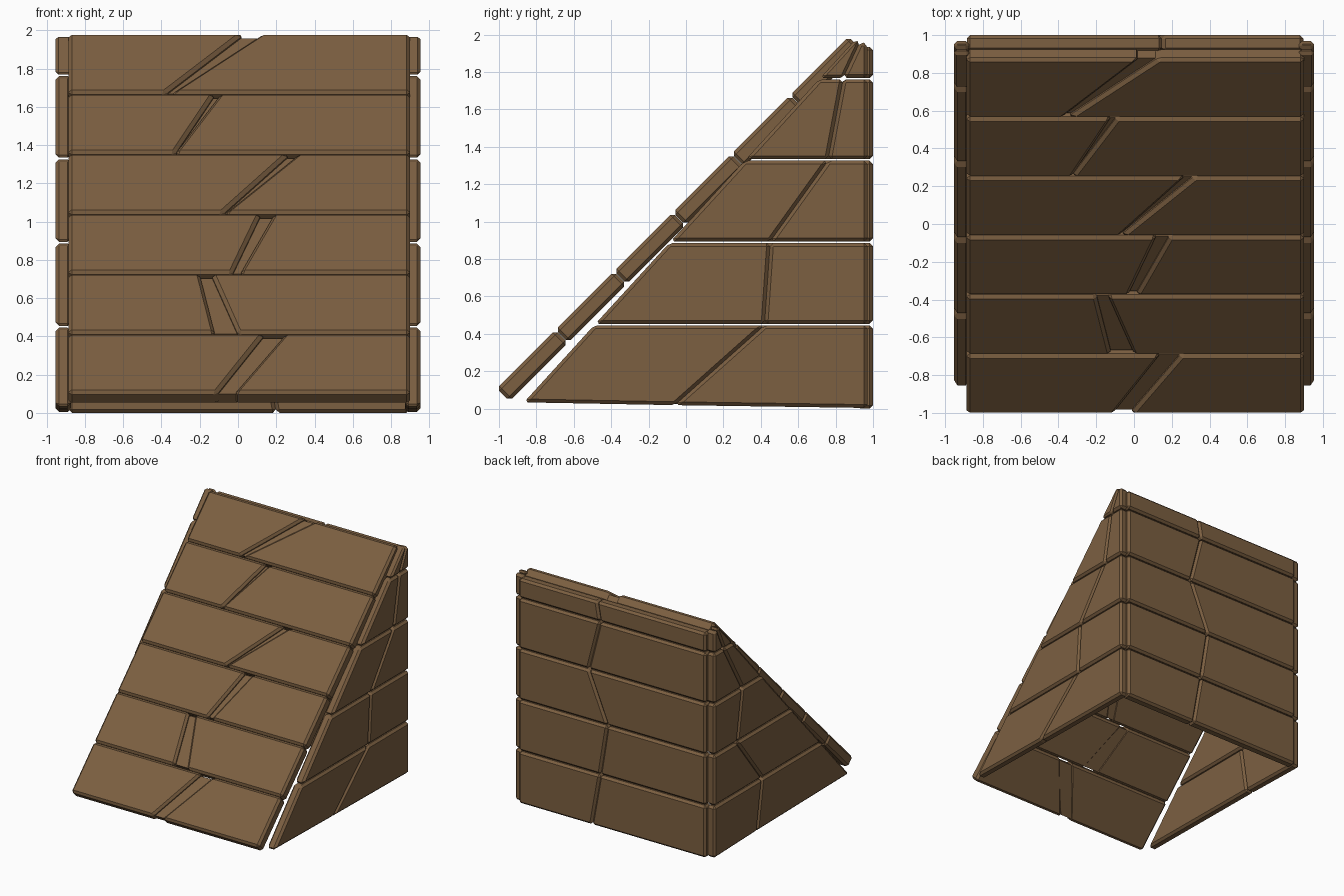
import bpy, bmesh
from mathutils import Vector as V

if "Cube" in bpy.data.objects:
    bpy.data.objects.remove(bpy.data.objects["Cube"])

wood = bpy.data.materials.new("brown wood")
wood.diffuse_color = (0.20, 0.115, 0.053, 1)
wood.use_nodes = True
wood.node_tree.nodes["Principled BSDF"].inputs["Base Color"].default_value = wood.diffuse_color


def plank(name, pts, origin, u, v, depth, top=0.0, bevel=0.018):
    """Prism from a 2D outline in the (u, v) plane, sunk from -top to -depth along the normal."""
    o, u, v = V(origin), V(u).normalized(), V(v).normalized()
    n = u.cross(v)
    bm = bmesh.new()
    hi = [bm.verts.new(o + u * a + v * b - n * top) for a, b in pts]
    lo = [bm.verts.new(o + u * a + v * b - n * depth) for a, b in pts]
    bm.faces.new(hi)
    bm.faces.new(lo[::-1])
    k = len(pts)
    for i in range(k):
        j = (i + 1) % k
        bm.faces.new((hi[j], hi[i], lo[i], lo[j]))
    if bevel:
        bmesh.ops.bevel(bm, geom=bm.edges[:], offset=bevel, segments=1,
                        profile=0.5, affect='EDGES', clamp_overlap=True)
    bmesh.ops.recalc_face_normals(bm, faces=bm.faces[:])
    me = bpy.data.meshes.new(name)
    bm.to_mesh(me)
    bm.free()
    me.materials.append(wood)
    ob = bpy.data.objects.new(name, me)
    bpy.context.collection.objects.link(ob)


# Sloping front: six rows, each cracked (left edge low/high, right edge low/high)
cracks = [(-0.11, 0.14, -0.02, 0.25), (-0.12, -0.20, 0.00, -0.14),
          (-0.03, 0.12, 0.01, 0.19), (-0.08, 0.27, -0.07, 0.32),
          (-0.33, -0.12, -0.33, -0.09), (-0.38, 0.03, -0.35, 0.13)]
step = 0.3137 * 2 ** 0.5
slope = dict(origin=(0, -1.012, 0.107), u=(1, 0, 0), v=(0, 1, 1), depth=0.095)
for i, (a0, a1, b0, b1) in enumerate(cracks):
    lo, hi = i * step + 0.001, (i + 1) * step - 0.001
    plank(f"slope_plank_left_{i+1}", [(-0.887, lo), (a0, lo), (a1, hi), (-0.887, hi)], **slope)
    plank(f"slope_plank_right_{i+1}", [(b0, lo), (0.9, lo), (0.9, hi), (b1, hi)], **slope)
    # recessed floor of the crack
    e = 0.015
    plank(f"slope_crack_floor_{i+1}",
          [(a0 - e, lo + e), (b0 + e, lo + e), (b1 + e, hi - e), (a1 - e, hi - e)],
          origin=slope["origin"], u=slope["u"], v=slope["v"], depth=0.09, top=0.028, bevel=0)

rows = [0.0, 0.45, 0.89, 1.33, 1.765, 1.975]
gap = 0.004


def front_edge(z):
    return -0.90 + 0.915 * z


# Side walls: five rows, trimmed along the slope and split by a zigzag seam
seams = {1: [-0.06, 0.42, 0.45, 0.76, 0.84, 0.93],
         -1: [0.39, 0.32, 0.66, 0.59, 0.84, 0.93]}
for sx, seam in seams.items():
    word = "right" if sx > 0 else "left"
    for i in range(5):
        z0, z1 = rows[i] + gap, rows[i + 1] - gap
        f0, f1, s0, s1 = front_edge(z0), front_edge(z1), seam[i], seam[i + 1]
        lift = 0.03 if i == 0 else 0       # bottom row rises towards the front
        drop = 0.02 if i == 4 else 0       # peak falls towards the back
        fore = [(f0 + lift, z0 + lift), (s0, z0 + lift / 2), (s1, z1 - drop / 2), (f1, z1)]
        aft = [(s0, z0 + lift / 2), (0.97, z0), (0.97, z1 - drop), (s1, z1 - drop / 2)]
        for part, pts in (("front", fore), ("rear", aft)):
            plank(f"{word}_side_{part}_plank_{i+1}", [(sx * y, z) for y, z in pts],
                  (sx * 0.953, 0, 0), (0, sx, 0), (0, 0, 1), 0.08)

# Back wall: five rows with a zigzag seam
back = [0.2, 0.12, 0.05, 0.23, 0.12, 0.15]
for i in range(5):
    z0 = rows[i] + (gap if i else 0)
    z1 = rows[i + 1] - gap if i < 4 else 1.935
    s0, s1 = back[i], back[i + 1]
    for part, pts in (("right", [(s0, z0), (0.897, z0), (0.897, z1), (s1, z1)]),
                      ("left", [(-0.885, z0), (s0, z0), (s1, z1), (-0.885, z1)])):
        plank(f"back_{part}_plank_{i+1}", [(-x, z) for x, z in pts],
              (0, 1.0, 0), (-1, 0, 0), (0, 0, 1), 0.085)
